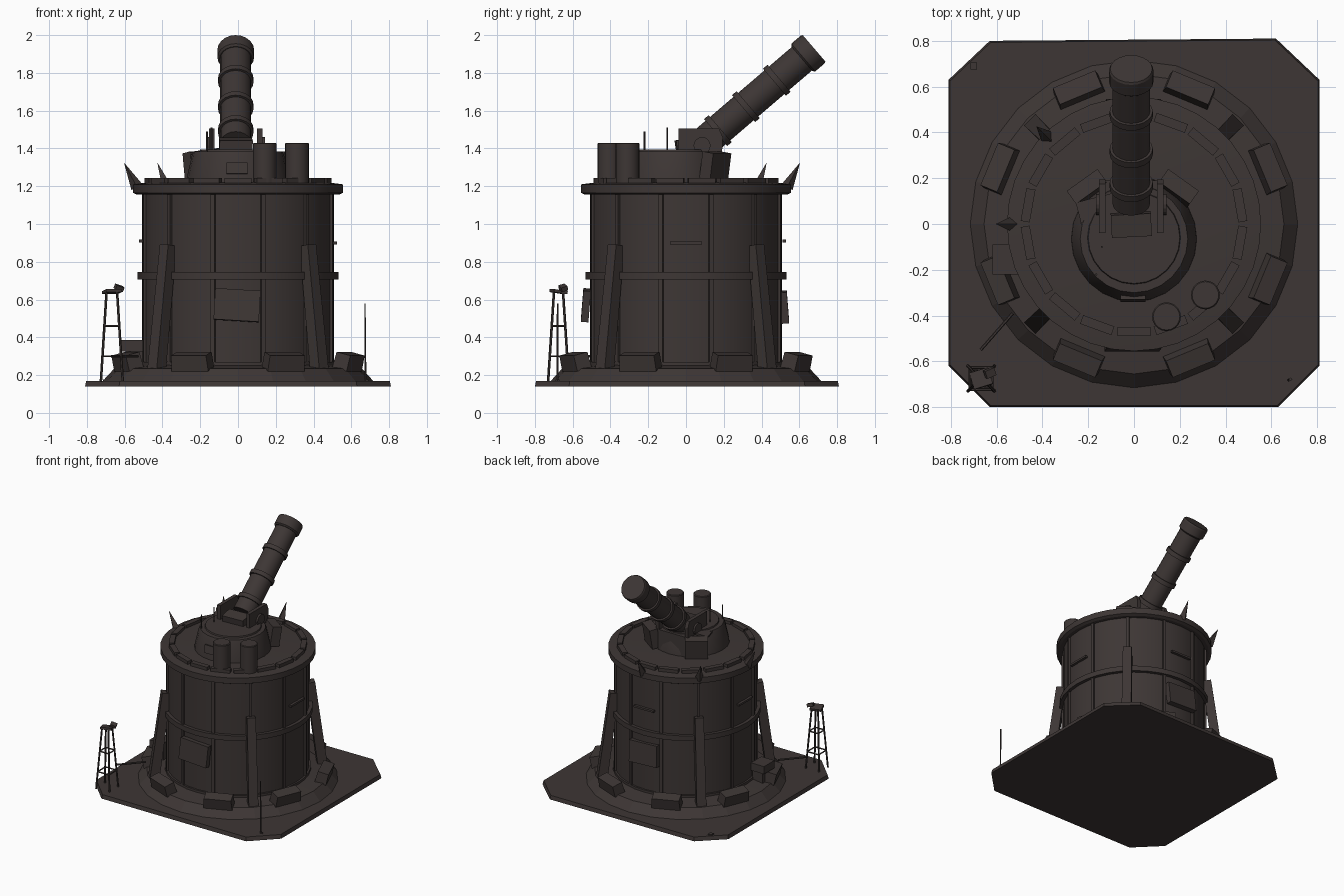
import bpy, bmesh, math
from mathutils import Vector, Matrix

if "Cube" in bpy.data.objects:
    bpy.data.objects.remove(bpy.data.objects["Cube"])

mat = bpy.data.materials.new("dark_brown_iron")
mat.diffuse_color = (0.047, 0.037, 0.035, 1)
mat.use_nodes = True
mat.node_tree.nodes["Principled BSDF"].inputs["Base Color"].default_value = mat.diffuse_color


def finish(name, bm, M=Matrix()):
    bmesh.ops.recalc_face_normals(bm, faces=bm.faces)
    bm.transform(M)
    me = bpy.data.meshes.new(name)
    bm.to_mesh(me)
    bm.free()
    me.materials.append(mat)
    ob = bpy.data.objects.new(name, me)
    bpy.context.collection.objects.link(ob)
    return ob


def box(name, size, loc, rot=(0, 0, 0), taper=1.0):
    """Box with optional narrowing at the top."""
    bm = bmesh.new()
    bmesh.ops.create_cube(bm, size=1)
    for v in bm.verts:
        t = taper if v.co.z > 0 else 1
        v.co = Vector((v.co.x * size[0] * t, v.co.y * size[1] * t, v.co.z * size[2]))
    R = Matrix.Rotation(rot[2], 4, 'Z') @ Matrix.Rotation(rot[1], 4, 'Y') @ Matrix.Rotation(rot[0], 4, 'X')
    return finish(name, bm, Matrix.Translation(loc) @ R)


def lathe(name, profile, n, M=Matrix(), phase=0.0):
    """Closed solid of revolution from (radius, height) points."""
    bm = bmesh.new()
    rings = []
    for r, z in profile:
        rings.append([bm.verts.new((r * math.cos(phase + 2 * math.pi * i / n),
                                    r * math.sin(phase + 2 * math.pi * i / n), z)) for i in range(n)])
    for a, b in zip(rings, rings[1:]):
        for i in range(n):
            j = (i + 1) % n
            bm.faces.new((a[i], a[j], b[j], b[i]))
    bm.faces.new(rings[0])
    bm.faces.new(rings[-1])
    return finish(name, bm, M)


def rod(name, a, b, r1, r2=None, n=6):
    a, b = Vector(a), Vector(b)
    d = b - a
    M = Matrix.Translation(a) @ d.to_track_quat('Z', 'Y').to_matrix().to_4x4()
    return lathe(name, [(r1, 0), (r1 if r2 is None else r2, d.length)], n, M)


def polar(r, deg, z):
    a = math.radians(deg)
    return Vector((r * math.cos(a), r * math.sin(a), z))


def radial_box(name, size, r, deg, z, tilt=0.0, taper=1.0):
    """Box whose x axis points outward from the centre."""
    return box(name, size, polar(r, deg, z), (0, tilt, math.radians(deg)), taper)


# Ground slab with cut corners
bm = bmesh.new()
outline = [(-.63, -.80), (.63, -.80), (.81, -.62), (.81, .63), (.62, .81), (-.63, .80), (-.81, .63), (-.81, -.62)]
low = [bm.verts.new((x, y, .14)) for x, y in outline]
top = [bm.verts.new((x * .992, y * .992, .17)) for x, y in outline]
bm.faces.new(low)
bm.faces.new(top)
for i in range(8):
    j = (i + 1) % 8
    bm.faces.new((low[i], low[j], top[j], top[i]))
finish("ground_slab", bm)

# Sloped foundation, drum, bands and roof rim
lathe("foundation_skirt", [(.72, .165), (.655, .235), (.50, .255)], 24)
lathe("drum_wall", [(.508, .24), (.508, 1.18)], 36)
lathe("middle_band", [(.533, .705), (.533, .745)], 36)
lathe("base_band", [(.522, .245), (.522, .27)], 36)
lathe("roof_rim", [(.535, 1.155), (.555, 1.165), (.555, 1.21), (.50, 1.217), (.44, 1.222)], 36)

# Vertical ribs on the drum
for i in range(12):
    radial_box("wall_rib", (.02, .022, .91), .51, 15 + 30 * i, .71)

# Low parapet blocks on the roof
for i in range(18):
    radial_box("parapet_block", (.04, .145, .03), .47, 10 + 20 * i, 1.228)

# Blocks on the foundation
for i in range(8):
    radial_box("foundation_block", (.085, .21, .085), .635, 22.5 + 45 * i, .272, .25, .95)

# Diagonal buttresses
for i in range(4):
    radial_box("buttress", (.07, .07, .68), .567, 45 + 90 * i, .55, -.13, .9)

# Wall hatches and vent slots
box("front_hatch", (.24, .04, .165), (-.005, -.53, .57), (-.08, .06, 0))
box("back_hatch", (.24, .04, .165), (.0, .52, .56), (.08, .04, 0))
box("right_vent", (.02, .17, .015), (.515, 0, .90))
box("left_vent", (.02, .17, .015), (-.515, 0, .91))
box("back_vent", (.17, .02, .015), (0, .52, .91))

# Turret base
lathe("turret_base", [(.275, 1.215), (.272, 1.24), (.245, 1.36), (.235, 1.385)], 24,
      Matrix.Translation((0, -.065, 0)))
lathe("turret_cap", [(.205, 1.38), (.20, 1.395)], 24, Matrix.Translation((0, -.06, 0)))

# Cradle cheeks, trunnions and angled shields
for s in (-1, 1):
    x = -.012 + s * .127
    bm = bmesh.new()
    side = [(-.04, 1.36), (.19, 1.36), (.195, 1.46), (.175, 1.505), (-.04, 1.505)]
    a = [bm.verts.new((x - .014, y, z)) for y, z in side]
    b = [bm.verts.new((x + .014, y, z)) for y, z in side]
    bm.faces.new(a)
    bm.faces.new(b)
    for i in range(5):
        j = (i + 1) % 5
        bm.faces.new((a[i], a[j], b[j], b[i]))
    finish("cradle_cheek", bm)
    rod("trunnion", (x, .085, 1.415), (x + s * .028, .085, 1.415), .045, n=16)
    box("angled_shield", (.165, .07, .15), (s * .195 - .005, .155, 1.305), (-.15, 0, -s * .62))
box("breech_block", (.175, .10, .10), (-.012, 0, 1.40), (.15, 0, .05))
box("cradle_bed", (.25, .2, .16), (-.012, .09, 1.30))
box("left_deck_plate", (.20, .10, .014), (-.145, .07, 1.388), (0, -.13, .25))
box("turret_hatch", (.11, .02, .06), (-.005, -.325, 1.295), (-.2, 0, 0))

# Telescope-like barrel with collars
tip, base = Vector((-.012, .678, 1.93)), Vector((-.012, .09, 1.427))
axis = (base - tip).normalized()
rod("barrel", tip + axis * .02, base, .082, n=20)
M = Matrix.Translation(tip) @ axis.to_track_quat('Z', 'Y').to_matrix().to_4x4()
lathe("muzzle_collar", [(.092, 0), (.097, .01), (.097, .075), (.086, .085)], 20, M)
for d in (.26, .475, .67):
    rod("barrel_collar", tip + axis * (d - .016), tip + axis * (d + .016), .094, n=20)

# Roof canisters
for x, y in ((.312, -.31), (.142, -.405)):
    lathe("roof_canister", [(.063, 1.21), (.063, 1.425), (.058, 1.43)], 20, Matrix.Translation((x, y, 0)))

# Roof spikes
for deg in (90, 135, 180):
    rod("roof_spike", polar(.535, deg, 1.195), polar(.602, deg, 1.322), .033, .001, 4)

# Thin masts
rod("turret_mast", (-.165, -.22, 1.36), (-.165, -.22, 1.49), .005)
rod("turret_aerial", (-.14, -.10, 1.38), (-.14, -.10, 1.51), .005)
rod("corner_mast", (.675, -.68, .16), (.672, -.68, .58), .006, .004)

# Lookout tower on the corner
cx, cy = -.668, -.675
corners = [(-1, -1), (1, -1), (1, 1), (-1, 1)]
for i, (sx, sy) in enumerate(corners):
    rod("tower_leg", (cx + sx * .058, cy + sy * .055, .165), (cx + sx * .028, cy + sy * .024, .64), .007)
    nx, ny = corners[(i + 1) % 4]
    for z, w in ((.30, .049), (.46, .039)):
        rod("tower_brace", (cx + sx * w, cy + sy * w, z), (cx + nx * w, cy + ny * w, z), .005)
box("tower_platform", (.085, .075, .016), (cx, cy, .642), (-.15, 0, .3))
box("tower_lamp", (.045, .035, .025), (-.63, -.65, .662), (.3, .3, .4))

# Side crate and loose pole
box("side_crate", (.115, .13, .06), (-.56, -.155, .355))
box("crate_support", (.09, .10, .10), (-.55, -.155, .28))
rod("loose_pole", (-.67, -.55, .30), (-.53, -.39, .30), .007)

# Small slab details
box("slab_hatch", (.03, .03, .012), (-.70, .69, .172))
box("slab_bolt", (.02, .012, .012), (.68, -.68, .172), (0, 0, .5))

# Smooth the rounded parts, keep edges sharp
smooth = ("drum", "middle", "base_band", "roof_rim", "turret_base", "barrel", "muzzle", "roof_can", "turret_cap")
bpy.ops.object.select_all(action='DESELECT')
for ob in bpy.data.objects:
    if ob.name.startswith(smooth):
        ob.select_set(True)
        bpy.context.view_layer.objects.active = ob
bpy.ops.object.shade_smooth_by_angle(angle=math.radians(25))
